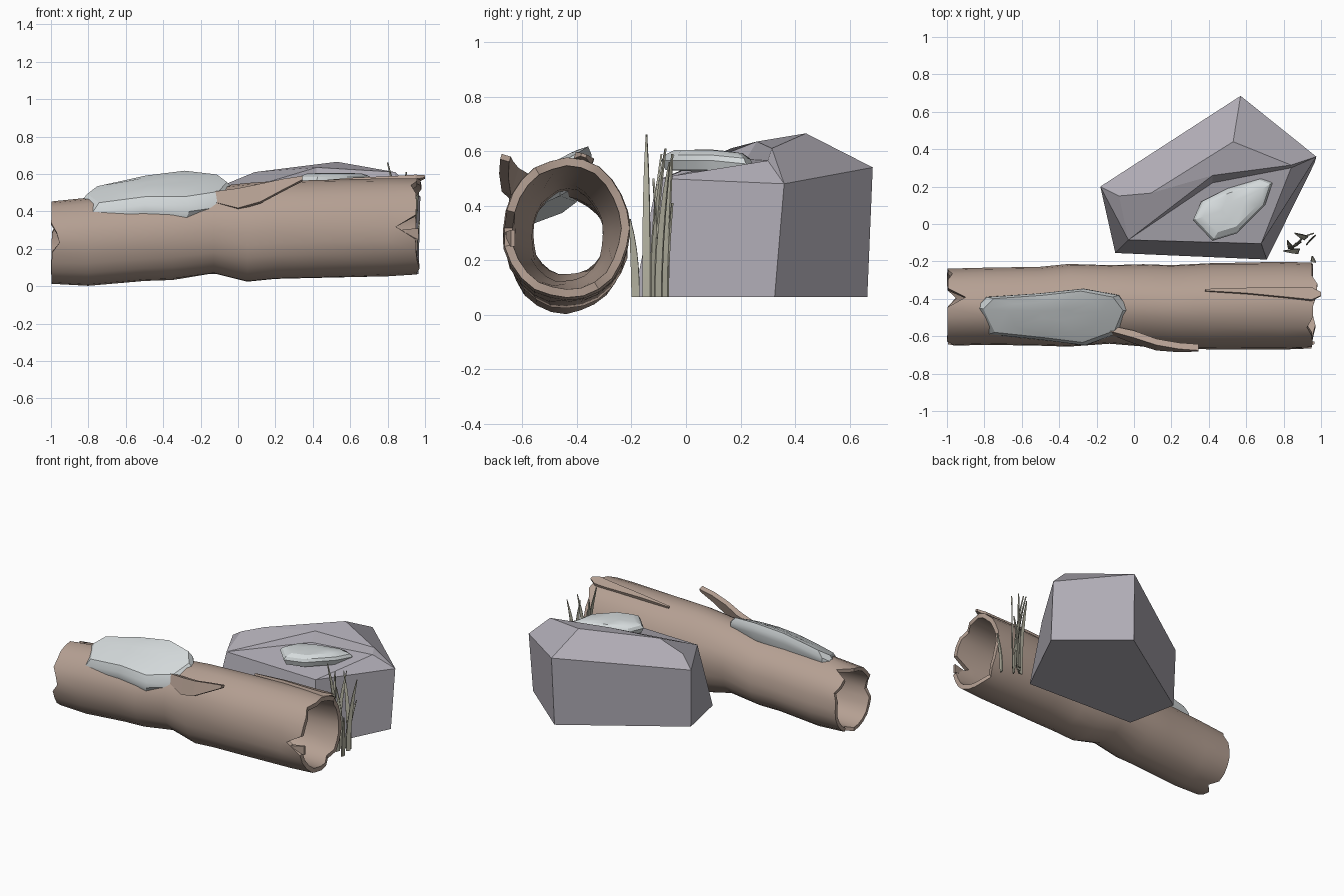
import bpy, bmesh, math, random
from mathutils import Vector

if "Cube" in bpy.data.objects:
    bpy.data.objects.remove(bpy.data.objects["Cube"])

random.seed(4)


def material(name, rgb):
    m = bpy.data.materials.new(name)
    m.diffuse_color = (*rgb, 1)
    m.use_nodes = True
    m.node_tree.nodes["Principled BSDF"].inputs["Base Color"].default_value = m.diffuse_color
    return m


WOOD = material("wood", (0.46, 0.35, 0.29))
STONE = material("stone", (0.44, 0.42, 0.47))
SNOW = material("snow", (0.66, 0.70, 0.71))
STRAW = material("straw", (0.45, 0.44, 0.35))


def make(name, verts, faces, mat, smooth=None):
    mesh = bpy.data.meshes.new(name)
    mesh.from_pydata([tuple(v) for v in verts], [], faces)
    bm = bmesh.new()
    bm.from_mesh(mesh)
    bmesh.ops.recalc_face_normals(bm, faces=bm.faces)
    bm.to_mesh(mesh)
    bm.free()
    ob = bpy.data.objects.new(name, mesh)
    bpy.context.collection.objects.link(ob)
    mesh.materials.append(mat)
    if smooth:
        bpy.ops.object.select_all(action='DESELECT')
        ob.select_set(True)
        bpy.context.view_layer.objects.active = ob
        bpy.ops.object.shade_smooth_by_angle(angle=math.radians(smooth))
    return ob


def loft(rings, loop=False, start=0):
    """Skin equal rings; capped unless the rings form a loop."""
    n, m = len(rings[0]), len(rings)
    verts = [v for r in rings for v in r]
    faces = []
    for i in range(m if loop else m - 1):
        a, b = start + i * n, start + (i + 1) % m * n
        faces += [(a + j, a + (j + 1) % n, b + (j + 1) % n, b + j) for j in range(n)]
    if not loop:
        faces += [tuple(range(start, start + n)),
                  tuple(range(start + (m - 1) * n, start + m * n))]
    return verts, faces


# Hollow log: stations of x, bottom, top, front, back, wall thickness
SEG = 24
stations = [(-1.0, .015, .45, -.655, -.235, .025), (-.8, .004, .47, -.65, -.23, .045),
            (-.5, .03, .49, -.655, -.225, .06), (-.35, .035, .50, -.66, -.21, .07),
            (-.13, .065, .53, -.645, -.215, .08), (.05, .02, .55, -.66, -.21, .09),
            (.2, .035, .56, -.67, -.215, .085), (.4, .04, .565, -.675, -.205, .07),
            (.8, .05, .575, -.675, -.2, .045), (.955, .06, .575, -.67, -.205, .03)]
left_end = {12: .045, 5: .1, 11: .03, 19: .05, 2: .03}
right_end = {12: -.11, 5: .02, 4: .025, 8: -.03, 20: -.03, 16: .015}
bumps = [random.uniform(-.006, .004) for _ in range(SEG)]


def log_ring(k, inner):
    x, z0, z1, y0, y1, wall = stations[k]
    w = wall if inner else 0
    ring = []
    for j in range(SEG):
        t = 2 * math.pi * j / SEG
        d = bumps[(j + k // 4) % SEG] - w
        dx = 0
        if k == 0:
            dx = left_end.get(j, abs(bumps[j]))
        elif k == len(stations) - 1:
            dx = right_end.get(j, bumps[j])
        ring.append((x + dx, (y0 + y1) / 2 + ((y1 - y0) / 2 + d) * math.cos(t),
                     (z0 + z1) / 2 + ((z1 - z0) / 2 + d) * math.sin(t)))
    return ring


K = len(stations)
rings = [log_ring(k, False) for k in range(K)] + [log_ring(k, True) for k in reversed(range(K))]
make("hollow_log", *loft(rings, loop=True), WOOD, 40)


def strip(path, side, normal, start=0):
    """Flat tapered bar through (x, y, z, width, thickness) points."""
    s, n = Vector(side).normalized(), Vector(normal).normalized()
    rs = []
    for x, y, z, w, t in path:
        p = Vector((x, y, z))
        rs.append([p + s * w / 2 * a + n * t / 2 * b for a, b in ((1, 1), (-1, 1), (-1, -1), (1, -1))])
    return loft(rs, start=start)


# Torn bark splinters
make("bark_flap_front", *strip([(-.15, -.56, .475, .05, .03), (.0, -.605, .465, .11, .04),
                               (.12, -.645, .495, .10, .035), (.24, -.66, .54, .06, .035),
                               (.345, -.662, .575, .02, .035)], (0, .3, 1), (0, 1, -.3)), WOOD)
make("bark_flap_top", *strip([(.38, -.355, .55, .01, .02), (.6, -.36, .56, .03, .03),
                             (.85, -.37, .566, .06, .03), (.95, -.375, .573, .07, .025),
                             (1.0, -.375, .584, .02, .012)], (0, 1, -.35), (0, .35, 1)), WOOD)
make("bark_curl_front", *strip([(.84, -.655, .29, .01, .02), (.90, -.65, .285, .04, .02),
                               (.965, -.635, .28, .06, .015)], (0, 0, 1), (0, 1, 0)), WOOD)

# Angular boulder: base, rim, upper facets and a sunken ledge
Z = .065
rock = [(-.17, .19, Z), (.56, .665, Z), (.965, .325, Z), (.71, -.19, Z), (-.1, -.155, Z),      # base 0-4
        (-.18, .2, .47), (.57, .685, .54), (.975, .36, .48), (.68, -.105, .50), (-.03, -.085, .50),  # rim 5-9
        (-.08, .15, .54), (.09, .165, .61), (.53, .44, .665),                                  # crown 10-12
        (.42, .26, .635), (.84, .315, .61), (.42, .22, .57), (.84, .30, .565)]                 # ledge 13-16
faces = [(i, (i + 1) % 5, 5 + (i + 1) % 5, 5 + i) for i in range(5)]
faces += [(4, 3, 2, 1, 0), (5, 6, 12, 11, 10), (5, 10, 9), (10, 11, 13, 9), (11, 12, 14, 13),
          (6, 7, 14, 12), (9, 13, 15), (13, 14, 16, 15), (14, 7, 16), (9, 15, 16, 8), (8, 16, 7)]
make("boulder", rock, faces, STONE)


# Snow patches: an outline stepped into a low rounded slab
def patch(name, outline, top, steps):
    c = sum((Vector(p) for p in outline), Vector((0, 0))) / len(outline)
    rs = []
    for scale, drop in steps:
        pts = [c + (Vector(p) - c) * scale for p in outline]
        rs.append([(p.x, p.y, top(p.x, p.y) - drop) for p in pts])
    make(name, *loft(rs), SNOW, 30)


patch("snow_on_log",
      [(-.85, -.45), (-.79, -.39), (-.5, -.37), (-.27, -.345), (-.08, -.38), (-.02, -.46),
       (-.07, -.58), (-.26, -.65), (-.5, -.62), (-.78, -.59)],
      lambda x, y: .615 + .5 * (y + .38) - .25 * (x + .25) ** 2,
      [(.88, .13), (1, .08), (.99, .045), (.9, .008), (.6, 0), (.2, 0)])
patch("snow_on_boulder",
      [(.74, .22), (.68, .245), (.5, .19), (.36, .12), (.315, .02), (.42, -.09), (.55, -.05), (.7, .1)],
      lambda x, y: .605 - .1 * max(0, y - .1),
      [(.92, .075), (1, .04), (.94, .02), (.75, .002), (.3, 0)])

# Grass blades: base x, y, tip x, y, height, facing angle
blades = [(.88, -.145, .80, -.145, .66, 1.2), (.86, -.12, .90, -.075, .61, .5),
          (.93, -.10, .97, -.06, .56, .9), (.90, -.07, .96, -.05, .41, .3),
          (.84, -.13, .82, -.09, .59, 0), (.95, -.185, .97, -.205, .35, 1.4),
          (.88, -.10, .85, -.12, .50, .2), (.92, -.075, .86, -.05, .59, .7)]
gv, gf = [], []
for bx, by, tx, ty, h, a in blades:
    path = []
    for i in range(6):
        t = i / 5
        path.append((bx + (tx - bx) * t * t, by + (ty - by) * t * t, Z + (h - Z) * t,
                     .026 * (1 - t ** 3) + .004, .007))
    v, f = strip(path, (math.cos(a), math.sin(a), 0), (-math.sin(a), math.cos(a), 0), len(gv))
    gv += v
    gf += f
make("grass_tuft", gv, gf, STRAW, 30)
